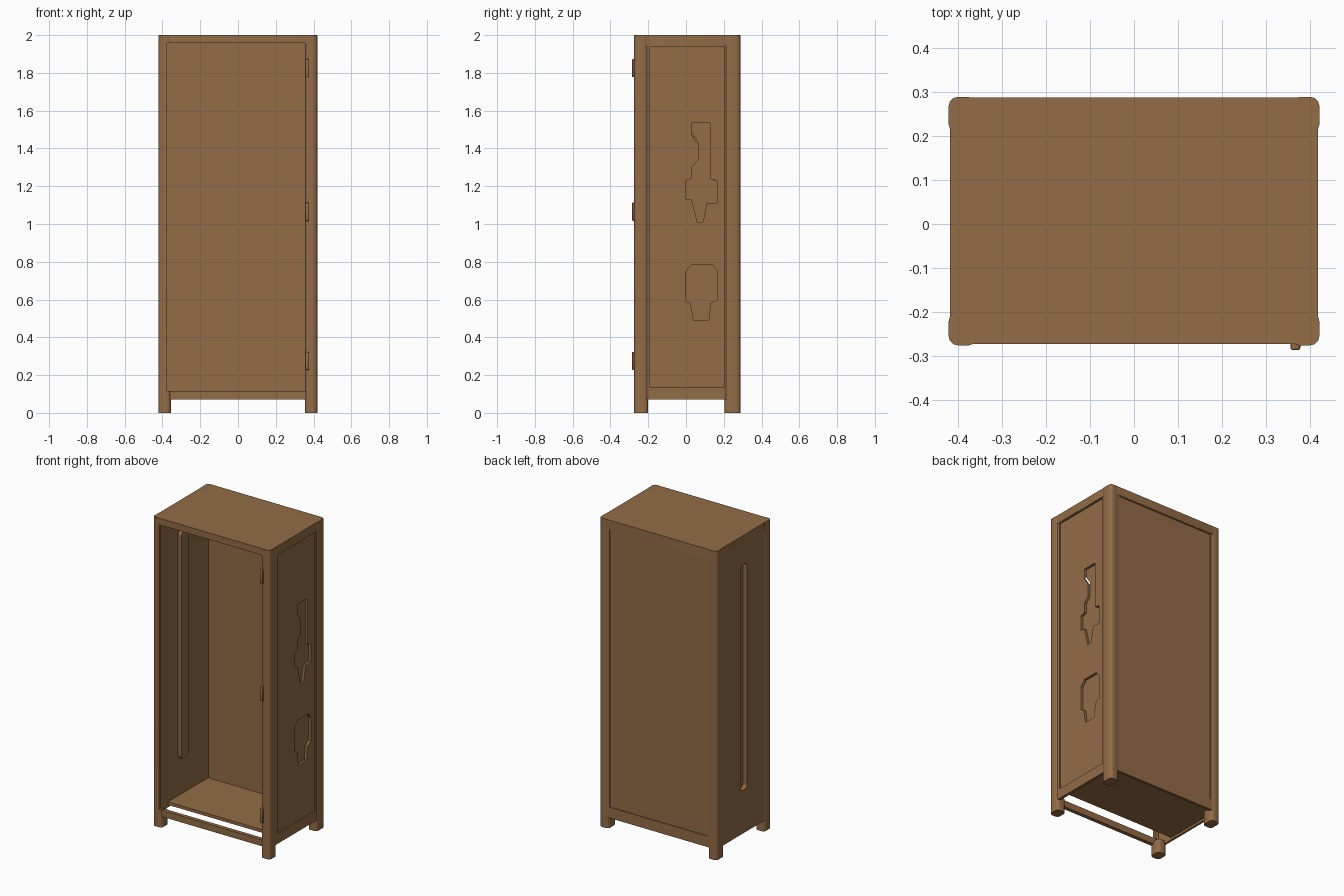
import bpy, bmesh

if "Cube" in bpy.data.objects:
    bpy.data.objects.remove(bpy.data.objects["Cube"], do_unlink=True)

wood = bpy.data.materials.new("brown")
wood.use_nodes = True
COLOUR = (0.29, 0.15, 0.062, 1)
wood.diffuse_color = COLOUR
wood.node_tree.nodes["Principled BSDF"].inputs["Base Color"].default_value = COLOUR


def add_object(name, bm):
    bmesh.ops.recalc_face_normals(bm, faces=bm.faces)
    mesh = bpy.data.meshes.new(name)
    bm.to_mesh(mesh)
    bm.free()
    mesh.materials.append(wood)
    obj = bpy.data.objects.new(name, mesh)
    bpy.context.collection.objects.link(obj)
    return obj


def box(name, xs, ys, zs, bevel=0, segments=3, axis=None):
    """Box from ranges; rounds all edges, or only those along one axis."""
    bm = bmesh.new()
    bmesh.ops.create_cube(bm, size=1)
    for v in bm.verts:
        v.co = [sum(r) / 2 + c * (r[1] - r[0]) for r, c in zip((xs, ys, zs), v.co)]
    if bevel:
        edges = [e for e in bm.edges if axis is None or
                 abs((e.verts[0].co - e.verts[1].co).normalized()[axis]) > 0.9]
        bmesh.ops.bevel(bm, geom=edges, offset=bevel, segments=segments,
                        profile=0.5, affect='EDGES')
    return add_object(name, bm)


def side_prism(name, points, x0, x1, scale=1):
    """Extrude a (y, z) outline along x, scaled about its middle."""
    my, mz = (sum(c) / len(points) for c in zip(*points))
    bm = bmesh.new()
    face = bm.faces.new([bm.verts.new((x0, my + (y - my) * scale, mz + (z - mz) * scale))
                         for y, z in points])
    new = bmesh.ops.extrude_face_region(bm, geom=[face])["geom"]
    bmesh.ops.translate(bm, vec=(x1 - x0, 0, 0),
                        verts=[g for g in new if isinstance(g, bmesh.types.BMVert)])
    return add_object(name, bm)


def combine(obj, other, operation='DIFFERENCE', keep=False):
    mod = obj.modifiers.new("combine", 'BOOLEAN')
    mod.operation, mod.solver, mod.object = operation, 'EXACT', other
    bpy.context.view_layer.objects.active = obj
    bpy.ops.object.modifier_apply(modifier=mod.name)
    if not keep:
        bpy.data.objects.remove(other, do_unlink=True)


def smooth(obj):
    bpy.ops.object.select_all(action='DESELECT')
    obj.select_set(True)
    bpy.context.view_layer.objects.active = obj
    bpy.ops.object.shade_smooth_by_angle(angle=0.6)


# Left wall: thin sheet, recessed panel, two pressed-in pockets
left_wall = box("left_wall", (0.397, 0.415), (-0.255, 0.275), (0.07, 1.99))
combine(left_wall, box("cutter", (0.407, 0.45), (-0.19, 0.205), (0.135, 1.94)))
upper_pocket = [(0.03, 1.535), (0.13, 1.535), (0.13, 1.235), (0.165, 1.23),
                (0.165, 1.11), (0.11, 1.11), (0.09, 1.01), (0.06, 1.01),
                (0.03, 1.13), (0, 1.13), (0, 1.23), (0.03, 1.24),
                (0.03, 1.3), (0.065, 1.34), (0.065, 1.42), (0.03, 1.47)]
lower_pocket = [(0, 0.59), (0, 0.75), (0.03, 0.785), (0.14, 0.785), (0.165, 0.75),
                (0.165, 0.6), (0.13, 0.58), (0.12, 0.49), (0.04, 0.49), (0.025, 0.58)]
for outline in (upper_pocket, lower_pocket):
    combine(left_wall, side_prism("backing", outline, 0.382, 0.4, 1.08), 'UNION')
    combine(left_wall, side_prism("cutter", outline, 0.391, 0.45))

# Right wall: thin sheet with a tall groove pressed inward as a rib
right_wall = box("right_wall", (-0.416, -0.403), (-0.255, 0.275), (0.07, 1.99))
combine(right_wall, box("rib", (-0.41, -0.38), (-0.036, 0.041), (0.344, 1.816),
                        0.025, 4, axis=0), 'UNION')
combine(right_wall, box("cutter", (-0.5, -0.388), (-0.03, 0.035), (0.35, 1.81),
                        0.022, 4, axis=0))

# Back wall with a shallow panel
back_wall = box("back_wall", (-0.405, 0.405), (0.269, 0.285), (0.07, 1.99))
combine(back_wall, box("cutter", (-0.35, 0.35), (0.28, 0.32), (0.14, 1.94)))

# Floor set back behind a front rail
box("floor", (-0.406, 0.406), (-0.14, 0.272), (0.085, 0.105))
box("front_rail", (-0.38, 0.38), (-0.268, -0.243), (0.07, 0.112))

# Hollow frame: the interior and the door opening are cut from posts and top
interior = box("interior_cutter", (-0.401, 0.401), (-0.255, 0.27), (0.09, 1.985))
opening = box("opening_cutter", (-0.375, 0.355), (-0.32, -0.24), (0.115, 1.957))
top = box("top", (-0.417, 0.417), (-0.272, 0.287), (1.945, 2), 0.03, 4, axis=2)
frame = [top]
for side, xs in (("left", (0.355, 0.42)), ("right", (-0.42, -0.355))):
    for end, ys in (("front", (-0.275, -0.2)), ("back", (0.205, 0.288))):
        frame.append(box(f"{end}_{side}_post", xs, ys, (0, 1.999), 0.02, 3, axis=2))
for part in frame:
    combine(part, interior, keep=True)
    combine(part, opening, keep=True)
    smooth(part)
for cutter in (interior, opening):
    bpy.data.objects.remove(cutter, do_unlink=True)

# Hinges on the front edge
for i, z in enumerate((0.275, 1.065, 1.825)):
    smooth(box(f"hinge_{i + 1}", (0.355, 0.377), (-0.286, -0.25),
               (z - 0.048, z + 0.048), 0.005, 2))
